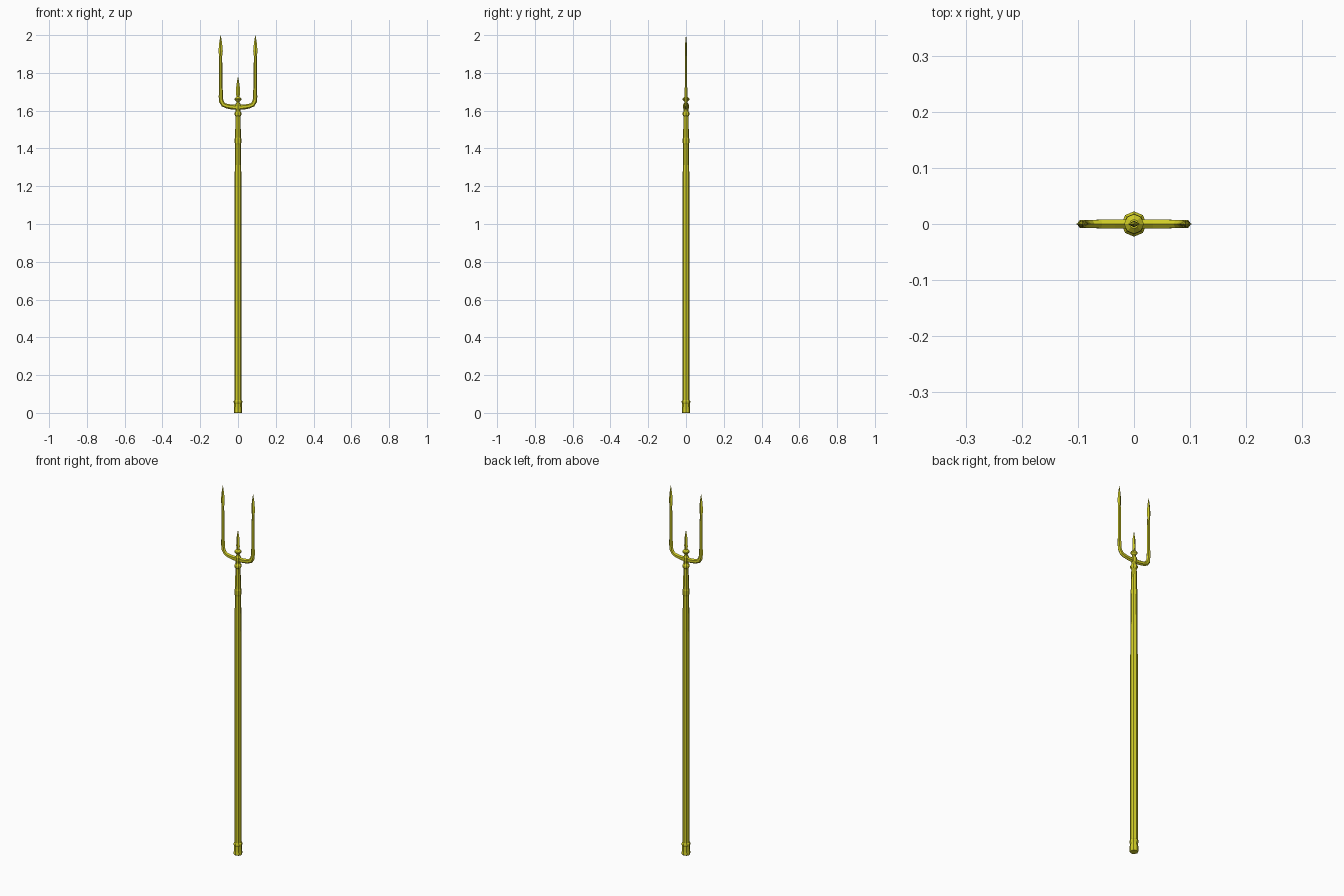
import bpy, bmesh, math
from mathutils import Vector

if "Cube" in bpy.data.objects:
    bpy.data.objects.remove(bpy.data.objects["Cube"])

gold = bpy.data.materials.new("gold")
gold.diffuse_color = (0.64, 0.62, 0.02, 1)
gold.use_nodes = True
gold.node_tree.nodes["Principled BSDF"].inputs["Base Color"].default_value = gold.diffuse_color


def loft(name, stations, sides=6, turn=0.0):
    """Skin rings along a path in the XZ plane; station = (x, z, half_width, half_depth)."""
    bm = bmesh.new()
    pts = [Vector((s[0], 0, s[1])) for s in stations]
    rings = []
    for i, (x, z, w, d) in enumerate(stations):
        a, b = pts[max(i - 1, 0)], pts[min(i + 1, len(pts) - 1)]
        t = (b - a).normalized()
        n = Vector((t.z, 0, -t.x))
        ring = []
        for k in range(sides):
            ang = 2 * math.pi * k / sides + turn
            ring.append(bm.verts.new(pts[i] + n * (w * math.cos(ang))
                                     + Vector((0, d * math.sin(ang), 0))))
        rings.append(ring)
    for r, q in zip(rings, rings[1:]):
        for k in range(sides):
            j = (k + 1) % sides
            bm.faces.new((r[k], r[j], q[j], q[k]))
    bm.faces.new(rings[0][::-1])
    bm.faces.new(rings[-1])
    bmesh.ops.remove_doubles(bm, verts=bm.verts, dist=1e-5)
    bmesh.ops.recalc_face_normals(bm, faces=bm.faces)
    me = bpy.data.meshes.new(name)
    bm.to_mesh(me)
    bm.free()
    me.materials.append(gold)
    ob = bpy.data.objects.new(name, me)
    bpy.context.collection.objects.link(ob)
    return ob


def turned(name, profile, sides=8):
    """Upright faceted part from (radius, z) pairs."""
    return loft(name, [(0, z, r, r) for r, z in profile], sides, math.pi / 2)


# Shaft parts
turned("butt_cap", [(0.020, 0), (0.0225, 0.006), (0.021, 0.02), (0.020, 0.048),
                    (0.0225, 0.054), (0.0225, 0.062), (0.018, 0.068)])
turned("shaft", [(0.0185, 0.05), (0.0185, 1.0), (0.0175, 1.25), (0.0155, 1.44)])
turned("socket", [(0.0155, 1.42), (0.0175, 1.43), (0.0175, 1.452), (0.0155, 1.46),
                  (0.013, 1.572)])
turned("lower_collar", [(0.012, 1.568), (0.0185, 1.578), (0.0185, 1.588), (0.012, 1.597)])
turned("neck", [(0.012, 1.59), (0.012, 1.605), (0.015, 1.612), (0.015, 1.632),
                (0.009, 1.642), (0.008, 1.652)])
turned("upper_collar", [(0.008, 1.648), (0.0175, 1.658), (0.0175, 1.665), (0.008, 1.674)])

# Short centre blade
loft("centre_spike", [(0, 1.67, 0.007, 0.004), (0, 1.69, 0.011, 0.006),
                      (0, 1.735, 0.009, 0.005), (0, 1.78, 0.0005, 0.0005)], 4)

# Curved side prongs, mirrored from one half
half = [(0, 1.618, 0.014, 0.009), (0.035, 1.62, 0.013, 0.009), (0.06, 1.624, 0.012, 0.009),
        (0.078, 1.632, 0.012, 0.008), (0.088, 1.648, 0.012, 0.008), (0.091, 1.67, 0.011, 0.008),
        (0.092, 1.89, 0.008, 0.0065)]
for side, name in ((1, "right_prong"), (-1, "left_prong")):
    loft(name, [(side * x, z, w, d) for x, z, w, d in half], 6)
    loft(name + "_tip", [(side * 0.092, 1.88, 0.007, 0.005), (side * 0.092, 1.915, 0.0115, 0.006),
                         (side * 0.092, 1.96, 0.0075, 0.004),
                         (side * 0.092, 2.0, 0.0005, 0.0005)], 4)
